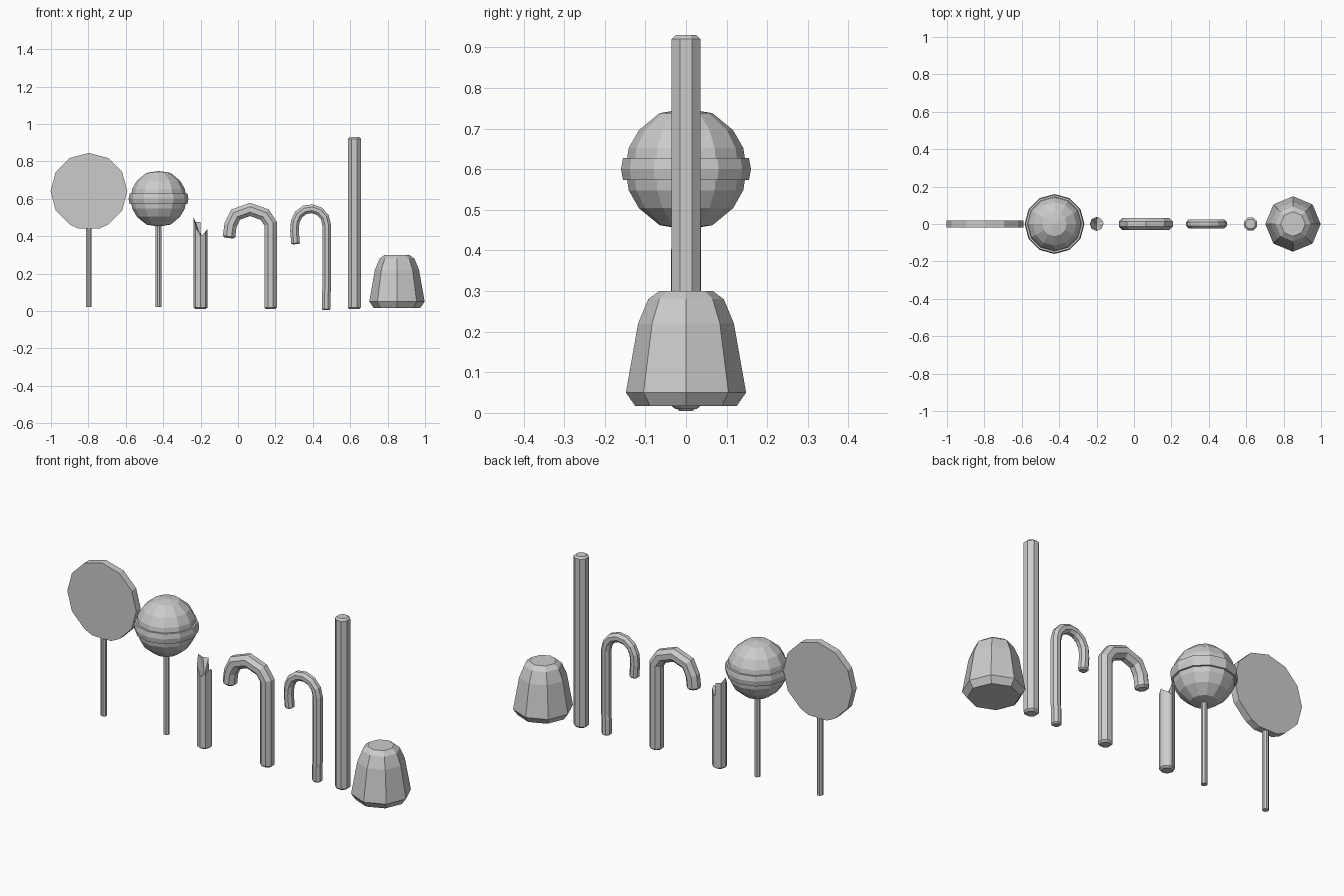
import bpy, bmesh
from math import sin, cos, pi, radians
from mathutils import Vector

if "Cube" in bpy.data.objects:
    bpy.data.objects.remove(bpy.data.objects["Cube"])


def finish(name, bm):
    bmesh.ops.recalc_face_normals(bm, faces=bm.faces)
    me = bpy.data.meshes.new(name)
    bm.to_mesh(me)
    bm.free()
    ob = bpy.data.objects.new(name, me)
    bpy.context.collection.objects.link(ob)
    return ob


def bridge(bm, rings):
    n = len(rings[0])
    for a, b in zip(rings, rings[1:]):
        for i in range(n):
            j = (i + 1) % n
            bm.faces.new((a[i], a[j], b[j], b[i]))


def lathe(name, x, profile, n, phase=0.0):
    """Faceted solid of revolution around a vertical axis at x, capped."""
    bm = bmesh.new()
    rings = [[bm.verts.new((x + r * cos(phase + 2 * pi * i / n),
                            r * sin(phase + 2 * pi * i / n), z))
              for i in range(n)] for r, z in profile]
    bridge(bm, rings)
    bm.faces.new(rings[0])
    bm.faces.new(rings[-1])
    return finish(name, bm)


def cane(name, path, r, n=8):
    """Mitred tube along an xz path with chamfered ends."""
    pts = [Vector((x, 0, z)) for x, z in path]
    d0 = (pts[1] - pts[0]).normalized()
    d1 = (pts[-1] - pts[-2]).normalized()
    c = r * 0.25
    pts = [pts[0], pts[0] + d0 * c] + pts[1:-1] + [pts[-1] - d1 * c, pts[-1]]
    bm = bmesh.new()
    rings = []
    for k, p in enumerate(pts):
        a = (p - pts[k - 1]).normalized() if k else d0
        b = (pts[k + 1] - p).normalized() if k < len(pts) - 1 else d1
        t = (a + b).normalized()
        side = Vector((t.z, 0, -t.x)) / max(0.5, t.dot(a))
        rr = r * 0.72 if k in (0, len(pts) - 1) else r
        rings.append([])
        for i in range(n):
            ang = 2 * pi * (i + 0.5) / n
            rings[-1].append(bm.verts.new(
                p + side * rr * cos(ang) + Vector((0, rr * sin(ang), 0))))
    bridge(bm, rings)
    bm.faces.new(rings[0])
    bm.faces.new(rings[-1])
    return finish(name, bm)


# Flat lollipop: twelve-sided disc, trimmed flat where the stick enters
outline = [(0.205 * sin(k * pi / 6), 0.205 * cos(k * pi / 6))
           for k in range(-5, 6)]
outline = [(-0.055, -0.2)] + outline + [(0.055, -0.2)]
bm = bmesh.new()
sides = [[bm.verts.new((-0.797 + x, y, 0.64 + z)) for x, z in outline]
         for y in (-0.018, 0.02)]
bridge(bm, sides)
for s in sides:
    bm.faces.new(s)
finish("flat_lollipop_disc", bm)
lathe("flat_lollipop_stick", -0.797, [(0.016, 0.02), (0.016, 0.45)], 8, pi / 8)

# Round lollipop: faceted ball with a raised band
upper = [(0.16, 0.0), (0.155, 0.027), (0.145, 0.027), (0.141, 0.052),
         (0.116, 0.096), (0.065, 0.138), (0.003, 0.148)]
ball = [(r, 0.6 - h) for r, h in reversed(upper)] + \
       [(r, 0.6 + h) for r, h in upper[1:]]
lathe("round_lollipop_ball", -0.425, ball, 12)
lathe("round_lollipop_stick", -0.425, [(0.016, 0.02), (0.016, 0.46)], 8, pi / 8)

# Broken stick: eight-sided rod with jagged top
R = 0.037
jag = [(22, 0.425), (67, 0.41), (88, 0.4), (91, 0.475), (135, 0.475),
       (180, 0.5), (225, 0.45), (270, 0.4), (315, 0.42), (360, 0.438)]
bm = bmesh.new()
rings = []
for kind in range(3):
    ring = []
    for a, top in jag:
        r = R * 0.72 if kind == 0 else R
        z = (0.01, 0.018, top)[kind]
        ring.append(bm.verts.new((-0.2 + r * cos(radians(a)),
                                  r * sin(radians(a)), z)))
    rings.append(ring)
bridge(bm, rings)
bm.faces.new(rings[0])
core = bm.verts.new((-0.2, 0, 0.395))
for i in range(len(jag)):
    bm.faces.new((rings[2][i], rings[2][(i + 1) % len(jag)], core))
finish("broken_stick", bm)

# Hooked canes and straight stick
cane("thick_cane", [(0.174, 0.01), (0.174, 0.468), (0.142, 0.515),
                    (0.064, 0.543), (-0.013, 0.515), (-0.04, 0.46),
                    (-0.049, 0.39)], 0.036)
arc = [(0.389 + 0.085 * cos(radians(a)), 0.46 + 0.087 * sin(radians(a)))
       for a in (0, 28, 56, 84, 112, 140, 168)]
cane("thin_cane", [(0.471, 0.005), (0.471, 0.09), (0.474, 0.11)] + arc
     + [(0.302, 0.43), (0.308, 0.357)], 0.025)
cane("straight_stick", [(0.622, 0.01), (0.622, 0.93)], 0.038)

# Gumdrop: eight-sided tapered sweet
lathe("gumdrop", 0.85, [(0.125, 0.017), (0.148, 0.05), (0.118, 0.22),
                        (0.093, 0.3 - 0.02), (0.066, 0.3)], 8)
